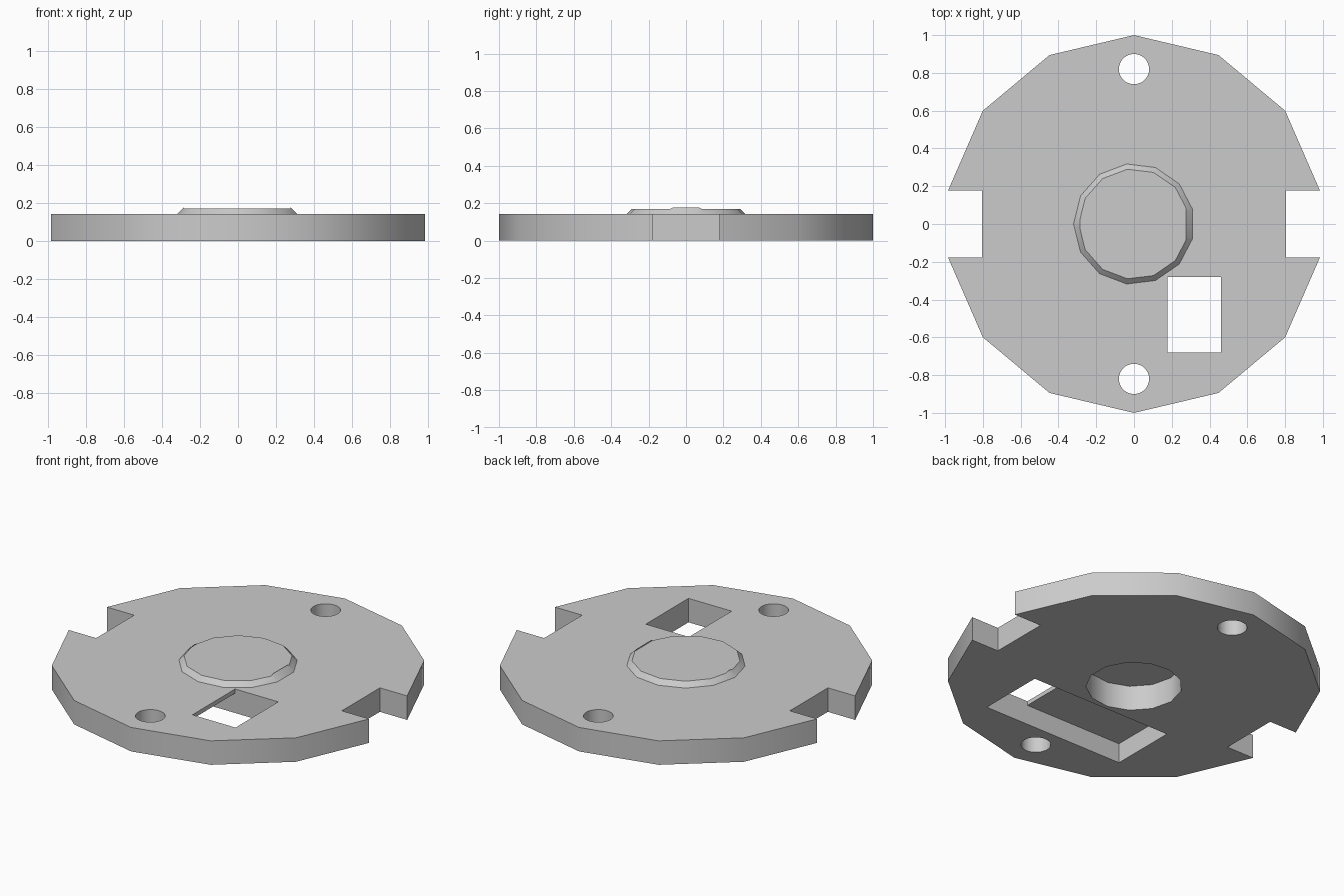
import bpy, bmesh, math

default = bpy.data.objects.get("Cube")
if default:
    bpy.data.objects.remove(default, do_unlink=True)

THICK = 0.142
NOTCH_HALF = 0.178
NOTCH_X = 0.805
BOSS_SIDES = 13

grey = bpy.data.materials.new("plain grey")
grey.use_nodes = True
colour = (0.6, 0.6, 0.6, 1)
grey.diffuse_color = colour
grey.node_tree.nodes["Principled BSDF"].inputs["Base Color"].default_value = colour


def loft(name, rings):
    """Closed solid through a stack of equal-length rings."""
    bm = bmesh.new()
    loops = [[bm.verts.new(p) for p in ring] for ring in rings]
    n = len(loops[0])
    for low, high in zip(loops, loops[1:]):
        for i in range(n):
            j = (i + 1) % n
            bm.faces.new((low[i], low[j], high[j], high[i]))
    bm.faces.new(loops[0][::-1])
    bm.faces.new(loops[-1])
    bmesh.ops.recalc_face_normals(bm, faces=bm.faces)
    mesh = bpy.data.meshes.new(name)
    bm.to_mesh(mesh)
    bm.free()
    mesh.materials.append(grey)
    obj = bpy.data.objects.new(name, mesh)
    bpy.context.collection.objects.link(obj)
    return obj


def prism(name, outline, z0, z1):
    return loft(name, [[(x, y, z) for x, y in outline] for z in (z0, z1)])


def circle(radius, sides, cx=0, cy=0):
    steps = [math.pi + math.tau * i / sides for i in range(sides)]
    return [(cx + radius * math.cos(a), cy + radius * math.sin(a)) for a in steps]


def box(name, x0, x1, y0, y1, z0, z1):
    return prism(name, [(x0, y0), (x1, y0), (x1, y1), (x0, y1)], z0, z1)


def combine(target, tool, operation="DIFFERENCE"):
    """Apply a boolean and discard the tool object."""
    mod = target.modifiers.new("cut", "BOOLEAN")
    mod.operation = operation
    mod.solver = "EXACT"
    mod.object = tool
    bpy.context.view_layer.objects.active = target
    bpy.ops.object.modifier_apply(modifier=mod.name)
    bpy.data.objects.remove(tool, do_unlink=True)


# Disc outline: two faceted arcs joined by the side notches
start = math.asin(NOTCH_HALF)
arc = [start + (math.pi - 2 * start) * i / 6 for i in range(7)]
upper = [(math.cos(a), math.sin(a)) for a in arc]
upper = [(NOTCH_X, NOTCH_HALF)] + upper + [(-NOTCH_X, NOTCH_HALF)]
outline = upper + [(-x, -y) for x, y in upper]
plate = prism("mounting_plate", outline, 0, THICK)

# Chamfered centre boss, its top milled flat leaving small lips at the sides
boss = loft("boss", [[(x, y, z) for x, y in circle(r, BOSS_SIDES)]
                     for r, z in ((0.32, 0.05), (0.32, THICK), (0.28, 0.182))])
combine(boss, box("milling", -0.285, 0.276, -0.5, 0.5, 0.17, 0.3))
combine(plate, boss, "UNION")

# Round pocket under the boss
combine(plate, prism("pocket", circle(0.258, BOSS_SIDES), -0.1, 0.148))

# Long pocket underneath and the window through its end
combine(plate, box("slot", -0.465, 0.46, -0.68, -0.28, -0.1, 0.117))
combine(plate, box("window", 0.177, 0.46, -0.68, -0.28, -0.2, 0.3))

# Screw holes
for side in (-1, 1):
    combine(plate, prism("hole", circle(0.08, 32, 0, side * 0.82), -0.1, 0.3))

# Smooth the curved walls, keep corners sharp
bpy.ops.object.select_all(action="DESELECT")
plate.select_set(True)
bpy.context.view_layer.objects.active = plate
bpy.ops.object.shade_smooth_by_angle(angle=math.radians(30))
